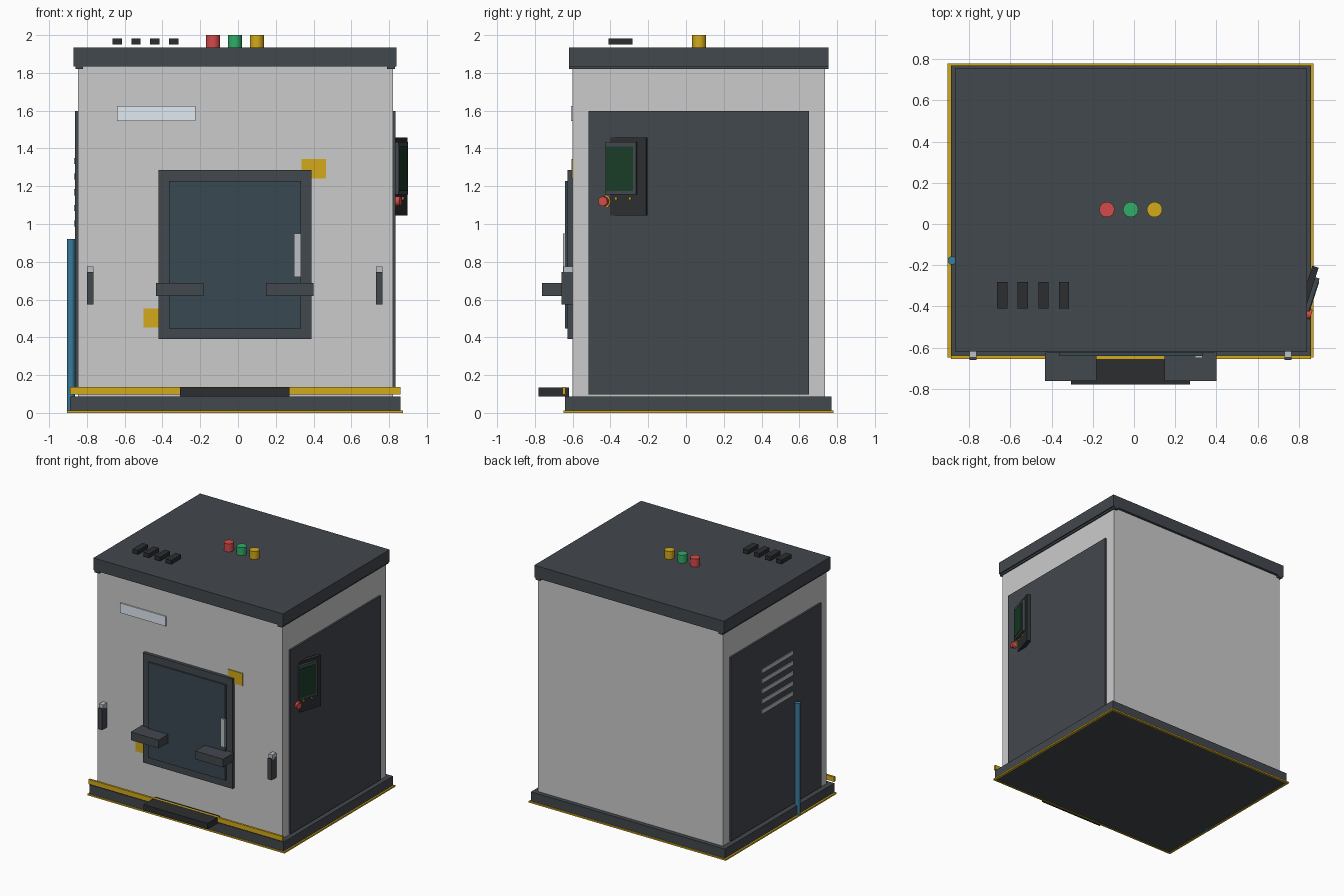
import bpy, bmesh, math
from mathutils import Vector, Matrix

if "Cube" in bpy.data.objects:
    bpy.data.objects.remove(bpy.data.objects["Cube"])


def material(name, r, g, b):
    m = bpy.data.materials.new(name)
    m.diffuse_color = (r, g, b, 1)
    m.use_nodes = True
    m.node_tree.nodes["Principled BSDF"].inputs["Base Color"].default_value = m.diffuse_color
    return m


SLATE = material("slate", 0.055, 0.065, 0.075)
BLACK = material("black", 0.025, 0.027, 0.03)
GLASS = material("dark_glass", 0.04, 0.065, 0.085)
YELLOW = material("yellow", 0.65, 0.40, 0.01)
SILVER = material("silver", 0.5, 0.53, 0.56)
WHITE = material("pale_plate", 0.75, 0.82, 0.88)
RED = material("red", 0.65, 0.07, 0.07)
GREEN = material("green", 0.03, 0.42, 0.14)
BLUE = material("blue", 0.04, 0.2, 0.34)
SCREEN = material("screen", 0.01, 0.045, 0.02)


def finish(name, bm, mat, matrix=None):
    me = bpy.data.meshes.new(name)
    bm.to_mesh(me)
    bm.free()
    ob = bpy.data.objects.new(name, me)
    bpy.context.collection.objects.link(ob)
    if matrix:
        ob.matrix_world = matrix
    if mat:
        me.materials.append(mat)
    return ob


def box(name, x, y, z, mat=None, matrix=None):
    """Box from (min, max) ranges on each axis."""
    bm = bmesh.new()
    bmesh.ops.create_cube(bm, size=1)
    for v in bm.verts:
        v.co = [(a + b) / 2 + c * (b - a) for (a, b), c in zip((x, y, z), v.co)]
    return finish(name, bm, mat, matrix)


def cylinder(name, base, r, h, mat, matrix=None, sides=24, axis="Z"):
    bm = bmesh.new()
    bmesh.ops.create_cone(bm, cap_ends=True, segments=sides, radius1=r, radius2=r, depth=h)
    bmesh.ops.translate(bm, verts=bm.verts, vec=(0, 0, h / 2))
    if axis == "X":
        bmesh.ops.rotate(bm, verts=bm.verts, matrix=Matrix.Rotation(math.pi / 2, 3, "Y"))
    bmesh.ops.translate(bm, verts=bm.verts, vec=Vector(base))
    for f in bm.faces:
        f.smooth = len(f.verts) == 4
    for e in bm.edges:
        e.smooth = all(len(f.verts) == 4 for f in e.link_faces)
    return finish(name, bm, mat, matrix)


# Cabinet shell, plinth and roof
box("cabinet_body", (-0.847, 0.82), (-0.60, 0.735), (0.05, 1.84))
box("plinth", (-0.89, 0.86), (-0.64, 0.77), (0.003, 0.087), SLATE)
box("roof", (-0.87, 0.84), (-0.62, 0.755), (1.835, 1.935), SLATE)
for i, x in enumerate((-0.86, 0.79)):
    box(f"roof_side_rail_{i}", (x, x + 0.04), (-0.62, 0.755), (1.82, 1.84), SLATE)

# Yellow trim around the foot of the plinth
for i, y in enumerate((-0.648, 0.765)):
    box(f"floor_trim_long_{i}", (-0.905, 0.873), (y, y + 0.015), (0, 0.012), YELLOW)
for i, x in enumerate((-0.905, 0.855)):
    box(f"floor_trim_short_{i}", (x, x + 0.018), (-0.648, 0.78), (0, 0.012), YELLOW)

# Side access panels
box("left_panel", (-0.862, -0.84), (-0.515, 0.65), (0.098, 1.597), SLATE)
box("right_panel", (0.81, 0.835), (-0.515, 0.65), (0.098, 1.597), SLATE)
for i in range(5):
    z = 1.318 - i * 0.083
    box(f"left_louver_{i}", (-0.868, -0.855), (-0.148, 0.257), (z, z + 0.032), SILVER)
cylinder("left_pipe", (-0.884, -0.177, 0), 0.021, 0.92, BLUE, sides=16)

# Front door with window, handle and warning plates
box("door_frame", (-0.42, 0.39), (-0.627, -0.595), (0.39, 1.285), SLATE)
box("door_window", (-0.365, 0.333), (-0.64, -0.62), (0.448, 1.227), GLASS)
box("door_handle", (0.297, 0.333), (-0.65, -0.635), (0.72, 0.95), SILVER)
box("warning_plate_upper", (0.335, 0.465), (-0.606, -0.595), (1.242, 1.343), YELLOW)
box("warning_plate_lower", (-0.5, -0.37), (-0.606, -0.595), (0.452, 0.553), YELLOW)
box("name_plate", (-0.64, -0.225), (-0.61, -0.595), (1.545, 1.625), WHITE)

# Door shelves and side latches
for i, (a, b) in enumerate(((-0.433, -0.182), (0.148, 0.4))):
    box(f"door_shelf_{i}", (a, b), (-0.763, -0.62), (0.62, 0.687), SLATE)
for i, x in enumerate((-0.8, 0.73)):
    box(f"latch_body_{i}", (x, x + 0.036), (-0.66, -0.595), (0.573, 0.745), SLATE)
    box(f"latch_cap_{i}", (x, x + 0.036), (-0.648, -0.595), (0.735, 0.775), SILVER)

# Bumper bar and step
box("front_bumper", (-0.89, 0.86), (-0.655, -0.638), (0.098, 0.137), YELLOW)
box("front_step", (-0.307, 0.273), (-0.78, -0.62), (0.088, 0.135), BLACK)

# Roof lamps and vent slats
for name, x, mat in (("red", -0.132, RED), ("green", -0.016, GREEN), ("yellow", 0.1, YELLOW)):
    cylinder(f"{name}_lamp", (x, 0.07, 1.93), 0.037, 0.07, mat)
for i in range(4):
    x = -0.64 + 0.1 * i
    box(f"roof_vent_{i}", (x - 0.025, x + 0.025), (-0.41, -0.282), (1.95, 1.982), BLACK)

# Control panel, turned towards the front (local x points out of the panel)
P = Matrix.Translation((0.866, -0.308, 0)) @ Matrix.Rotation(math.radians(-18), 4, "Z")
box("control_housing", (-0.032, 0), (-0.1, 0.1), (1.045, 1.458), BLACK, P)
box("control_bezel", (-0.01, 0.02), (-0.118, 0.052), (1.155, 1.435), SLATE, P)
box("control_screen", (0.01, 0.024), (-0.115, 0.036), (1.175, 1.41), SCREEN, P)
cylinder("stop_button_ring", (-0.015, -0.128, 1.12), 0.033, 0.022, YELLOW, P, axis="X")
cylinder("stop_button", (0, -0.128, 1.12), 0.025, 0.036, RED, P, axis="X")
for i, y in enumerate((-0.064, 0.014)):
    cylinder(f"control_knob_{i}", (-0.005, y, 1.135), 0.008, 0.015, YELLOW, P, sides=12, axis="X")
